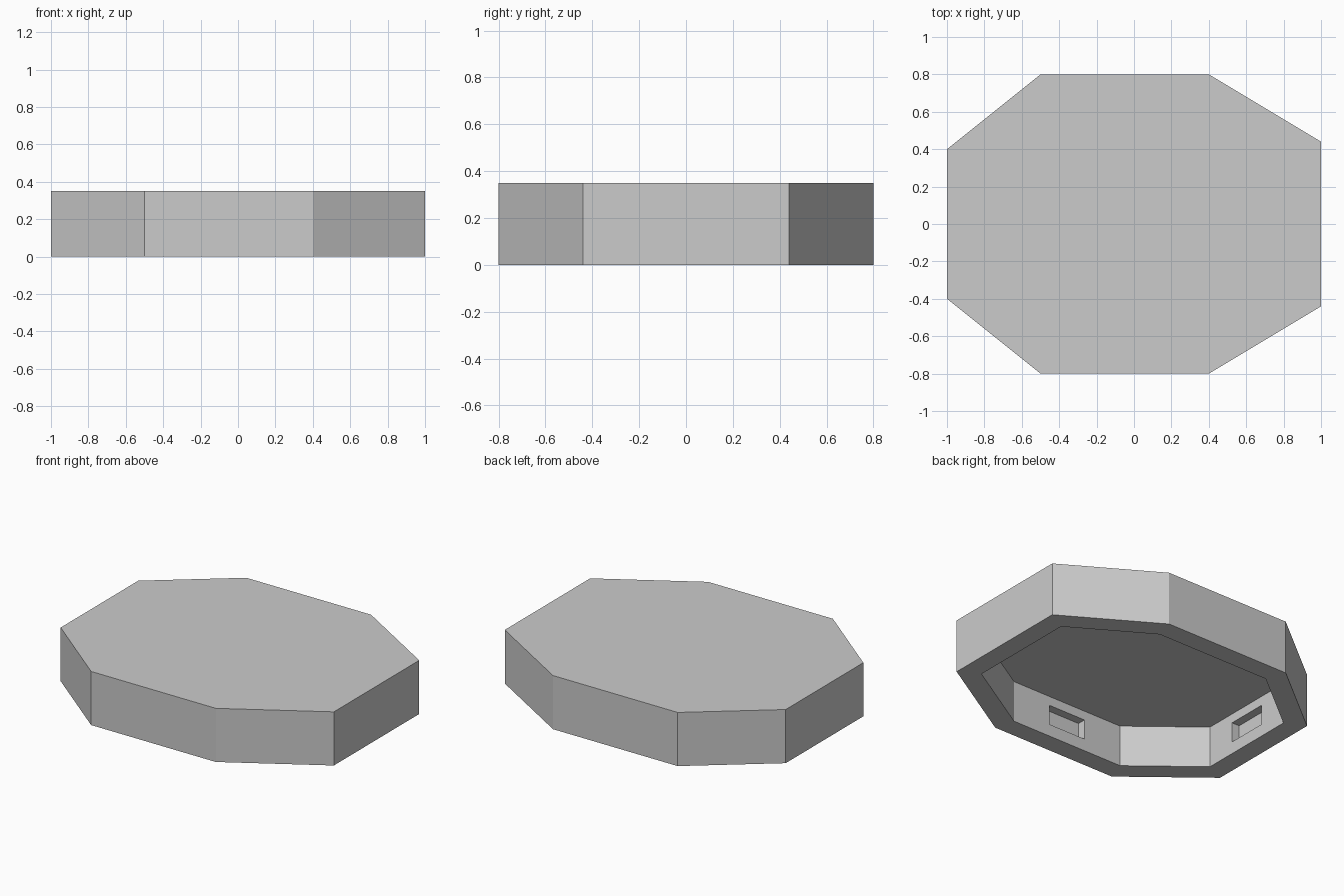
import bpy
import bmesh
from mathutils import Vector

HEIGHT = 0.35
CEILING = 0.27
WALL = 0.13

cube = bpy.data.objects.get("Cube")
if cube:
    bpy.data.objects.remove(cube, do_unlink=True)

grey = bpy.data.materials.new("light_grey")
grey.use_nodes = True
colour = (0.6, 0.6, 0.6, 1)
grey.diffuse_color = colour
grey.node_tree.nodes["Principled BSDF"].inputs["Base Color"].default_value = colour

# Eight-sided outline, mirrored front to back, counter-clockwise
half = [Vector(p) for p in ((1, 0.44), (0.4, 0.8), (-0.5, 0.8), (-1, 0.4))]
outline = half + [Vector((p.x, -p.y)) for p in reversed(half)]


def inset(points, distance):
    """Move every edge of a convex outline inwards by the same distance."""
    result = []
    for i, p in enumerate(points):
        before = (p - points[i - 1]).normalized()
        after = (points[(i + 1) % len(points)] - p).normalized()
        n1 = Vector((-before.y, before.x))
        n2 = Vector((-after.y, after.x))
        result.append(p + (n1 + n2) * distance / (1 + n1.dot(n2)))
    return result


def prism(name, points, bottom, top):
    """Extrude a flat outline into a closed solid."""
    bm = bmesh.new()
    base = bm.faces.new([bm.verts.new((p.x, p.y, bottom)) for p in points])
    walls = bmesh.ops.extrude_face_region(bm, geom=[base], use_keep_orig=True)
    moved = [v for v in walls["geom"] if isinstance(v, bmesh.types.BMVert)]
    bmesh.ops.translate(bm, verts=moved, vec=(0, 0, top - bottom))
    bmesh.ops.recalc_face_normals(bm, faces=bm.faces)
    mesh = bpy.data.meshes.new(name)
    bm.to_mesh(mesh)
    bm.free()
    mesh.materials.append(grey)
    obj = bpy.data.objects.new(name, mesh)
    bpy.context.collection.objects.link(obj)
    return obj


def rectangle(cx, cy, width, depth):
    w, d = width / 2, depth / 2
    return [Vector((cx + sx * w, cy + sy * d))
            for sx, sy in ((-1, -1), (1, -1), (1, 1), (-1, 1))]


lid = prism("lid", outline, 0, HEIGHT)

# Hollow underside, then a slot in the middle of each straight inner wall
cutters = [prism("cavity_cutter", inset(outline, WALL), -0.1, CEILING)]
for side in (-1, 1):
    cutters.append(prism("end_slot_cutter",
                         rectangle(side * 0.875, 0, 0.1, 0.27), 0.08, 0.21))
    cutters.append(prism("long_slot_cutter",
                         rectangle(-0.045, side * 0.675, 0.27, 0.1), 0.08, 0.21))

for cutter in cutters:
    cut = lid.modifiers.new(cutter.name, 'BOOLEAN')
    cut.operation = 'DIFFERENCE'
    cut.solver = 'EXACT'
    cut.object = cutter

# Bake the cuts and discard the helpers
depsgraph = bpy.context.evaluated_depsgraph_get()
finished = bpy.data.meshes.new_from_object(lid.evaluated_get(depsgraph))
lid.modifiers.clear()
lid.data = finished
for cutter in cutters:
    bpy.data.objects.remove(cutter, do_unlink=True)
